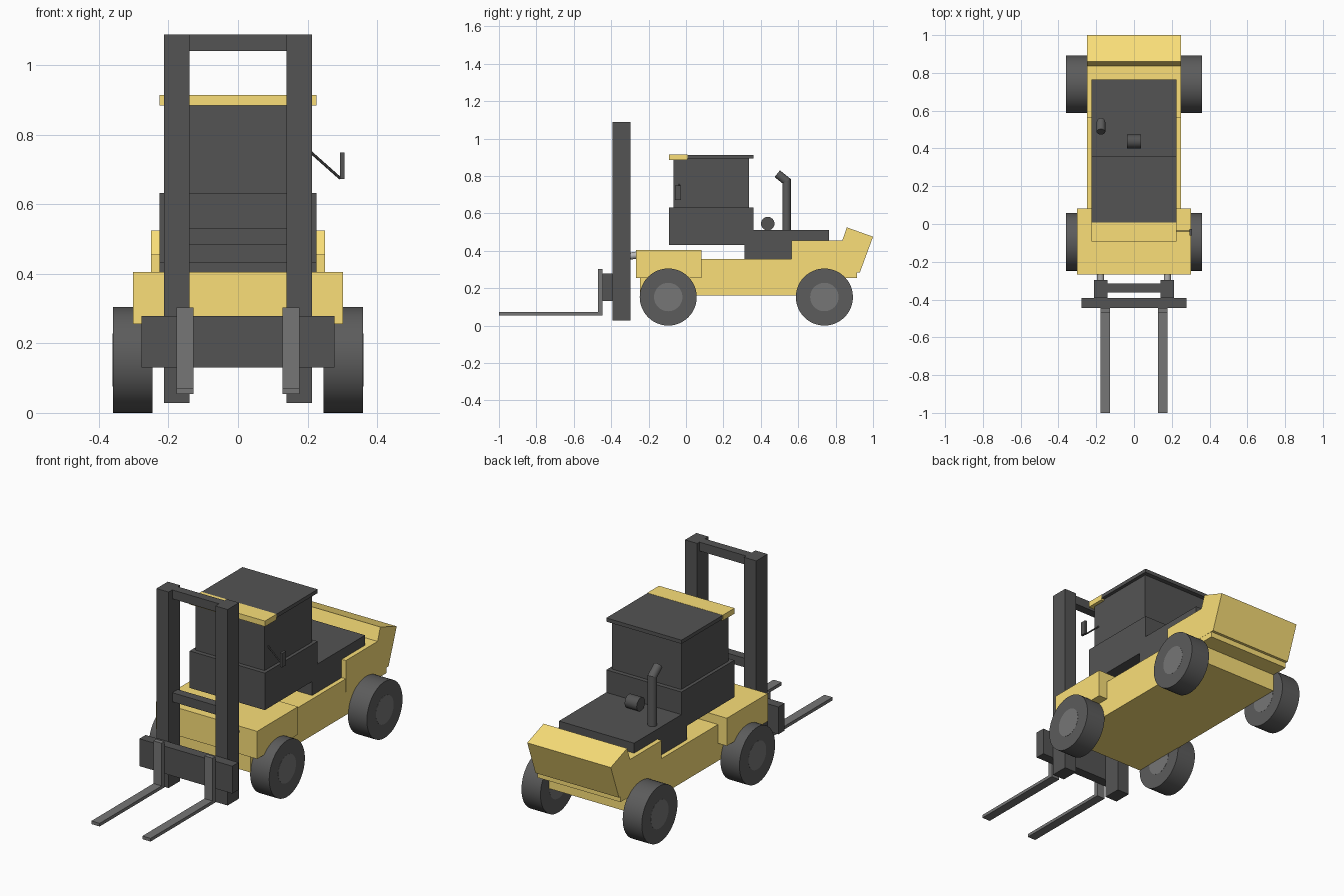
import bpy, bmesh
from math import radians
from mathutils import Vector

if "Cube" in bpy.data.objects:
    bpy.data.objects.remove(bpy.data.objects["Cube"])


def paint(name, r, g, b):
    m = bpy.data.materials.new(name)
    m.diffuse_color = (r, g, b, 1)
    m.use_nodes = True
    m.node_tree.nodes["Principled BSDF"].inputs["Base Color"].default_value = m.diffuse_color
    return m


yellow = paint("yellow_paint", 0.96, 0.74, 0.19)
dark = paint("dark_paint", 0.088, 0.088, 0.088)
rubber = paint("tyre_rubber", 0.107, 0.107, 0.107)
steel = paint("worn_steel", 0.18, 0.18, 0.18)
chrome = paint("bright_steel", 0.5, 0.5, 0.5)


def finish(name, bm, mat=dark, smooth=False):
    bmesh.ops.recalc_face_normals(bm, faces=bm.faces)
    me = bpy.data.meshes.new(name)
    bm.to_mesh(me)
    bm.free()
    ob = bpy.data.objects.new(name, me)
    bpy.context.collection.objects.link(ob)
    me.materials.append(mat)
    if smooth:
        bpy.ops.object.select_all(action='DESELECT')
        bpy.context.view_layer.objects.active = ob
        ob.select_set(True)
        bpy.ops.object.shade_smooth_by_angle(angle=radians(35))
    return ob


def extrude(name, pts, x0, x1, mat=dark):
    """Side profile of (y, z) points extruded across x."""
    bm = bmesh.new()
    f = bm.faces.new([bm.verts.new((x0, y, z)) for y, z in pts])
    r = bmesh.ops.extrude_face_region(bm, geom=[f])
    vs = [v for v in r['geom'] if isinstance(v, bmesh.types.BMVert)]
    bmesh.ops.translate(bm, verts=vs, vec=(x1 - x0, 0, 0))
    return finish(name, bm, mat)


def box(name, x, y, z, mat=dark):
    return extrude(name, [(y[0], z[0]), (y[1], z[0]), (y[1], z[1]), (y[0], z[1])], x[0], x[1], mat)


def rod(name, a, b, r, seg=24, mat=dark):
    a, b = Vector(a), Vector(b)
    bm = bmesh.new()
    bmesh.ops.create_cone(bm, cap_ends=True, segments=seg, radius1=r, radius2=r, depth=(b - a).length)
    q = (b - a).to_track_quat('Z', 'Y')
    for v in bm.verts:
        v.co = q @ v.co + (a + b) / 2
    return finish(name, bm, mat, True)


def pipe(name, points, r, seg=20, mat=dark):
    """Round tube with mitred bends along points lying in one x plane."""
    pts = [Vector(p) for p in points]
    bm = bmesh.new()
    bmesh.ops.create_circle(bm, cap_ends=True, segments=seg, radius=r)
    d = [(pts[i + 1] - pts[i]).normalized() for i in range(len(pts) - 1)]
    q = d[0].to_track_quat('Z', 'Y')
    for v in bm.verts:
        v.co = q @ v.co + pts[0]
    face = bm.faces[:][0]
    for i in range(1, len(pts)):
        n = (d[i - 1] + d[min(i, len(d) - 1)]).normalized()
        res = bmesh.ops.extrude_face_region(bm, geom=[face])['geom']
        face = next(g for g in res if isinstance(g, bmesh.types.BMFace))
        for v in face.verts:
            v.co += d[i - 1] * ((pts[i] - v.co).dot(n) / d[i - 1].dot(n))
    return finish(name, bm, mat, True)


def wheel(tag, side, y):
    """Tyre with a lighter hub disc set into its faces."""
    x0, x1, z = side * 0.246, side * 0.36, 0.1525
    rod(tag + "_tyre", (x0, y, z), (x1, y, z), 0.1525, 48, rubber)
    rod(tag + "_hub", (x0 - side * 0.0006, y, z), (x1 + side * 0.0006, y, z), 0.076, 48, steel)


# Chassis, rear counterweight and front fender block
extrude("chassis", [(-0.247, 0.16), (0.82, 0.16), (0.82, 0.255), (0.915, 0.255), (0.915, 0.29),
                    (0.565, 0.29), (0.565, 0.357), (-0.247, 0.357)], -0.249, 0.249, yellow)
extrude("counterweight", [(0.565, 0.285), (0.93, 0.285), (1.0, 0.475), (0.86, 0.525),
                          (0.836, 0.456), (0.565, 0.456)], -0.25, 0.25, yellow)
box("front_fender", (-0.302, 0.302), (-0.268, 0.082), (0.255, 0.405), yellow)

# Engine hood
extrude("engine_hood", [(0.312, 0.355), (0.565, 0.355), (0.565, 0.455), (0.765, 0.455),
                        (0.765, 0.51), (0.312, 0.51)], -0.225, 0.225)

# Cab and roof
box("cab_lower", (-0.225, 0.225), (-0.092, 0.36), (0.432, 0.632))
box("cab_upper", (-0.207, 0.207), (-0.068, 0.336), (0.632, 0.893))
box("roof", (-0.225, 0.225), (0.008, 0.36), (0.893, 0.913))
box("roof_visor", (-0.226, 0.226), (-0.092, 0.008), (0.884, 0.914), yellow)

# Wheels, mast rails, tilt cylinders and forks on both sides
for s, tag in ((-1, "left"), (1, "right")):
    wheel("front_" + tag, s, -0.095)
    wheel("rear_" + tag, s, 0.74)
    box("mast_rail_" + tag, (s * 0.14, s * 0.213), (-0.393, -0.296), (0.028, 1.088))
    rod("tilt_cylinder_" + tag, (s * 0.177, -0.31, 0.37), (s * 0.177, -0.2, 0.385), 0.019, 24, chrome)
    extrude("fork_" + tag, [(-1.0, 0.055), (-0.446, 0.055), (-0.446, 0.303), (-0.47, 0.303),
                            (-0.47, 0.072), (-1.0, 0.072)], s * 0.128, s * 0.177, steel)

# Mast cross bars and fork carriage
for name, z0, z1 in (("mast_top_bar", 1.04, 1.088), ("mast_middle_bar", 0.483, 0.532)):
    box(name, (-0.142, 0.142), (-0.362, -0.315), (z0, z1))
box("fork_carriage", (-0.278, 0.278), (-0.446, -0.393), (0.13, 0.278))

# Exhaust and air filter on the hood
pipe("exhaust_pipe", [(-0.175, 0.538, 0.5), (-0.175, 0.538, 0.772), (-0.175, 0.488, 0.812)],
     0.023, 20, rubber)
rod("air_filter", (-0.036, 0.437, 0.545), (0.036, 0.437, 0.545), 0.036)

# Side mirror on the right of the cab
rod("mirror_arm", (0.205, -0.037, 0.753), (0.294, -0.037, 0.674), 0.004, 10)
box("mirror", (0.293, 0.306), (-0.06, -0.026), (0.672, 0.748))
